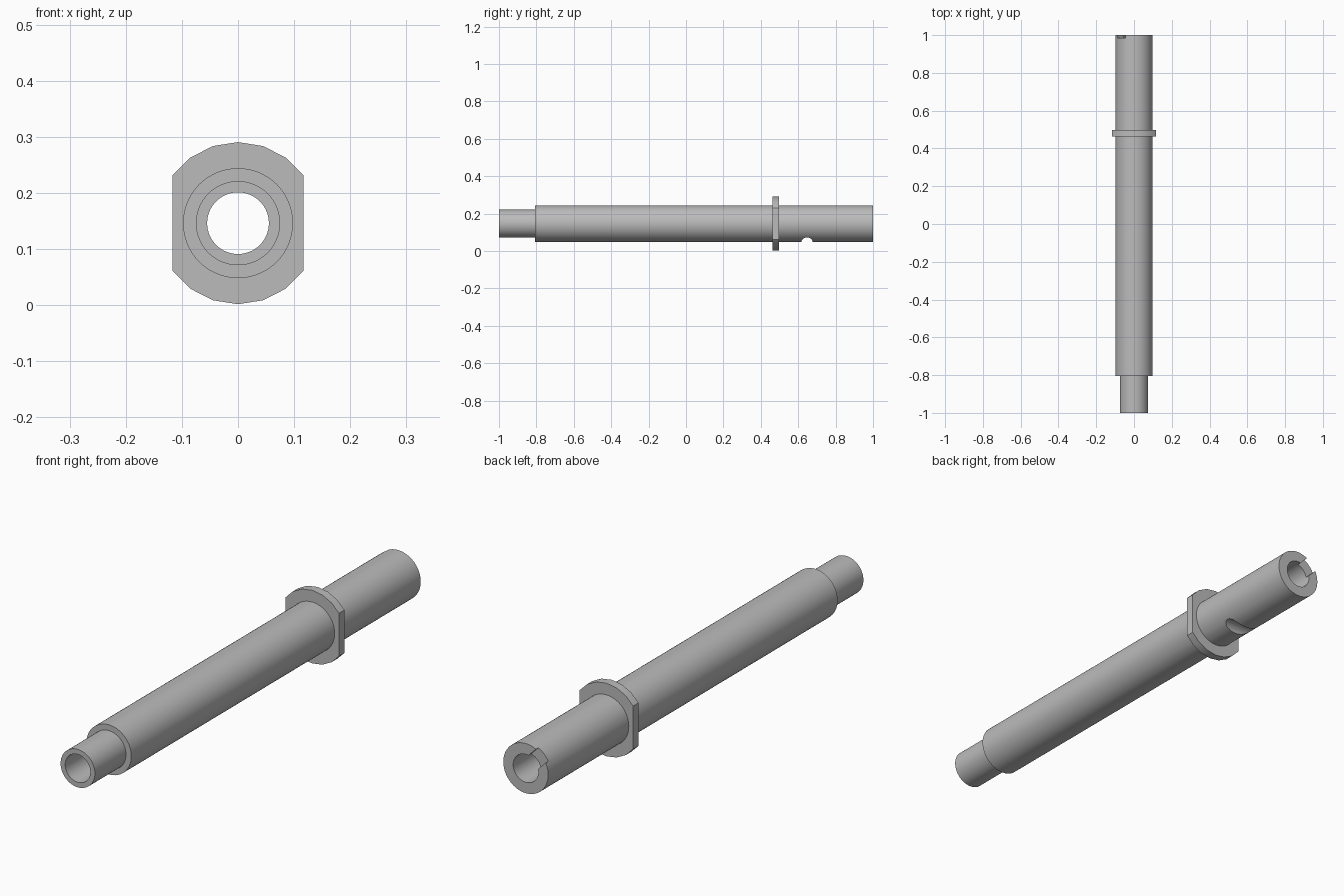
import bpy, bmesh, math
from mathutils import Matrix, Vector

cube = bpy.data.objects.get("Cube")
if cube:
    bpy.data.objects.remove(cube, do_unlink=True)

AXIS_Z = 0.146          # height of the shaft axis
TUBE_R, TIP_R, BORE_R = 0.098, 0.075, 0.055

steel = bpy.data.materials.new("grey_steel")
steel.use_nodes = True
colour = (0.5, 0.5, 0.5, 1)
steel.diffuse_color = colour
steel.node_tree.nodes["Principled BSDF"].inputs["Base Color"].default_value = colour


def make(name, bm):
    bmesh.ops.recalc_face_normals(bm, faces=bm.faces)
    mesh = bpy.data.meshes.new(name)
    bm.to_mesh(mesh)
    bm.free()
    mesh.materials.append(steel)
    obj = bpy.data.objects.new(name, mesh)
    bpy.context.collection.objects.link(obj)
    return obj


def lathe(name, profile, steps=64):
    """Spin a closed (radius, y) profile about the shaft axis."""
    bm = bmesh.new()
    verts = [bm.verts.new((r, y, AXIS_Z)) for r, y in profile]
    edges = [bm.edges.new((v, verts[i - 1])) for i, v in enumerate(verts)]
    bmesh.ops.spin(bm, geom=verts + edges, cent=(0, 0, AXIS_Z), axis=(0, 1, 0),
                   angle=math.tau, steps=steps, use_merge=True)
    bmesh.ops.remove_doubles(bm, verts=bm.verts, dist=1e-5)
    return make(name, bm)


def cut(target, cutter):
    """Subtract the cutter, then discard it."""
    cutter.hide_render = True
    mod = target.modifiers.new("cut", "BOOLEAN")
    mod.operation, mod.solver, mod.object = "DIFFERENCE", "EXACT", cutter
    bpy.context.view_layer.objects.active = target
    bpy.ops.object.modifier_apply(modifier=mod.name)
    bpy.data.objects.remove(cutter, do_unlink=True)


# Stepped hollow shaft with a narrower front tip
shaft = lathe("shaft", [(BORE_R, -1), (TIP_R, -1), (TIP_R, -0.806),
                        (TUBE_R, -0.806), (TUBE_R, 1), (BORE_R, 1)])

# Round groove across the underside
bm = bmesh.new()
bmesh.ops.create_cone(bm, cap_ends=True, segments=32, radius1=0.032, radius2=0.032, depth=0.4,
                      matrix=Matrix.Translation((0, 0.647, 0.041)) @ Matrix.Rotation(math.pi / 2, 4, "Y"))
cut(shaft, make("groove_cutter", bm))

# Diagonal key slot in the rear end face, through one side of the wall
bm = bmesh.new()
slot = (Matrix.Translation((0, 1, AXIS_Z)) @ Matrix.Rotation(math.pi / 4, 4, "Y")
        @ Matrix.Translation((-0.1, 0, 0)) @ Matrix.Diagonal((0.16, 0.032, 0.06, 1)))
bmesh.ops.create_cube(bm, size=1, matrix=slot)
cut(shaft, make("slot_cutter", bm))

# Collar: a coarse disc with its left and right sides cut flat
bm = bmesh.new()
rim = []
for i in range(20):
    a = math.tau * i / 20
    if abs(math.cos(a)) < 0.9:
        rim.append(bm.verts.new((0.1445 * math.cos(a), 0.463, AXIS_Z + 0.1445 * math.sin(a))))
disc = bm.faces.new(rim)
top = bmesh.ops.extrude_face_region(bm, geom=[disc])["geom"]
bmesh.ops.translate(bm, verts=[v for v in top if isinstance(v, bmesh.types.BMVert)],
                    vec=Vector((0, 0.034, 0)))
collar = make("collar", bm)

# Open the collar so that it wraps the shaft
bm = bmesh.new()
bmesh.ops.create_cone(bm, cap_ends=True, segments=64, radius1=0.092, radius2=0.092, depth=0.3,
                      matrix=Matrix.Translation((0, 0.48, AXIS_Z)) @ Matrix.Rotation(math.pi / 2, 4, "X"))
cut(collar, make("collar_cutter", bm))

# Smooth the round surfaces and keep the edges sharp
bpy.ops.object.select_all(action="DESELECT")
for obj in (shaft, collar):
    obj.select_set(True)
bpy.context.view_layer.objects.active = shaft
bpy.ops.object.shade_smooth_by_angle(angle=math.radians(30))
